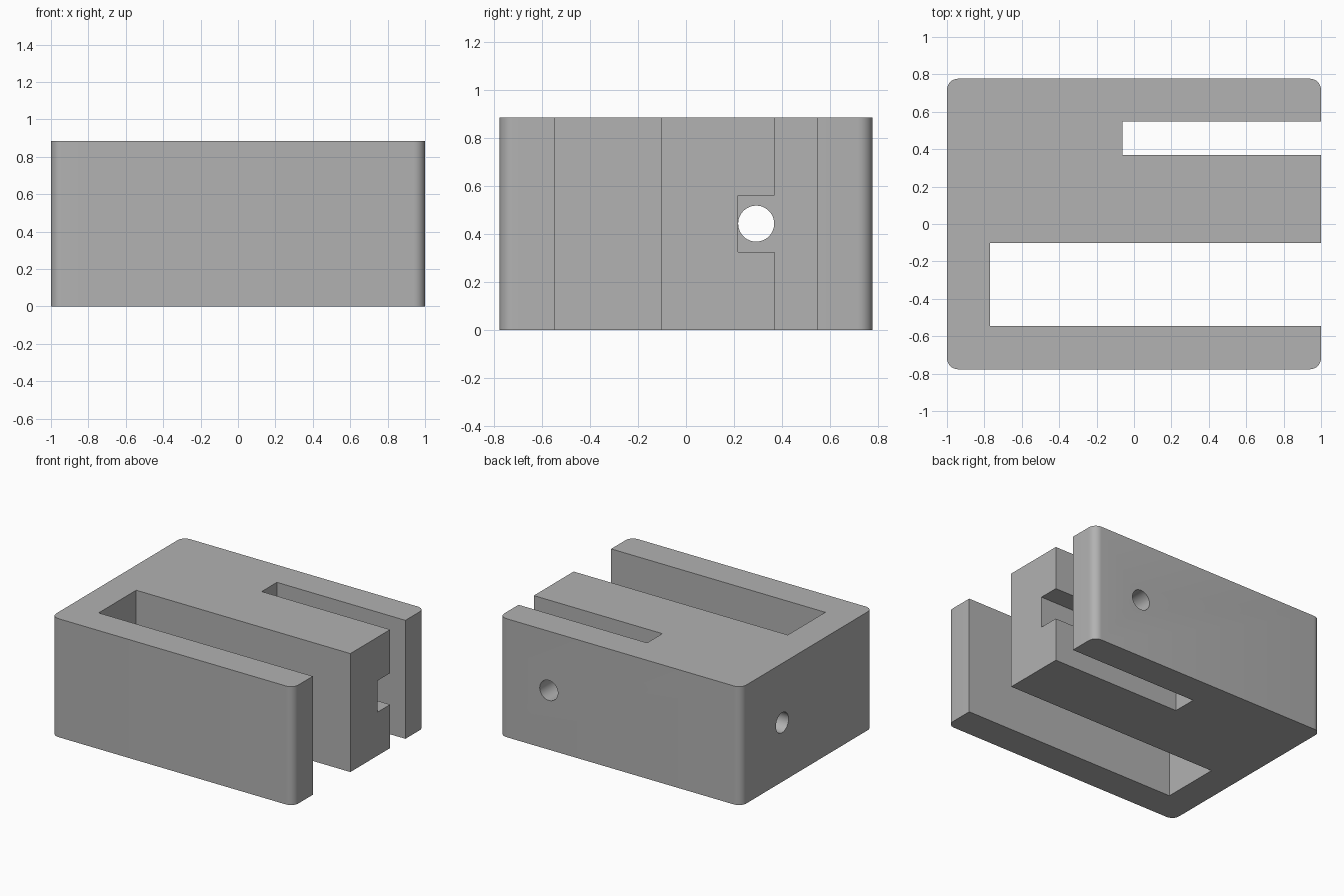
import bpy
import bmesh
from math import radians
from mathutils import Matrix, Vector

cube = bpy.data.objects.get("Cube")
if cube:
    bpy.data.objects.remove(cube, do_unlink=True)

HEIGHT = 0.885
MID = HEIGHT / 2

grey = bpy.data.materials.new("mid_grey")
grey.use_nodes = True
colour = (0.445, 0.445, 0.445, 1)
grey.diffuse_color = colour
grey.node_tree.nodes["Principled BSDF"].inputs["Base Color"].default_value = colour


def add_object(name, bm):
    mesh = bpy.data.meshes.new(name)
    bm.to_mesh(mesh)
    bm.free()
    mesh.materials.append(grey)
    obj = bpy.data.objects.new(name, mesh)
    bpy.context.collection.objects.link(obj)
    return obj


def box(name, low, high, radius=0):
    """Box between two corners, with optional rounded vertical edges."""
    low, high = Vector(low), Vector(high)
    bm = bmesh.new()
    place = Matrix.Translation((low + high) / 2) @ Matrix.Diagonal((*(high - low), 1))
    bmesh.ops.create_cube(bm, size=1, matrix=place)
    if radius:
        upright = [e for e in bm.edges
                   if abs(e.verts[0].co.z - e.verts[1].co.z) > 0.1]
        bmesh.ops.bevel(bm, geom=upright, offset=radius, segments=8,
                        profile=0.5, affect='EDGES')
    return add_object(name, bm)


def rod(name, centre, length, radius, axis):
    """Round cutter lying along the x or y axis."""
    turn = Matrix.Rotation(radians(90), 4, 'Y' if axis == 'x' else 'X')
    bm = bmesh.new()
    bmesh.ops.create_cone(bm, cap_ends=True, segments=48, radius1=radius,
                          radius2=radius, depth=length,
                          matrix=Matrix.Translation(centre) @ turn)
    return add_object(name, bm)


# Main block with rounded upright corners
block = box("slotted_block", (-1, -0.777, 0), (1, 0.777, HEIGHT), 0.06)

# Slots, nut channel and screw holes
cutters = [
    box("wide_slot", (-0.77, -0.545, -0.2), (1.2, -0.102, 1.2)),
    box("narrow_slot", (-0.062, 0.368, -0.2), (1.2, 0.548, 1.2)),
    box("nut_channel", (-0.062, 0.216, 0.325), (1.2, 0.46, 0.56)),
    rod("long_screw_hole", (-0.5, 0.2925, MID), 1.2, 0.075, 'x'),
    rod("cross_screw_hole", (0.59, 0.7, MID), 0.5, 0.075, 'y'),
]

bpy.context.view_layer.objects.active = block
for cutter in cutters:
    cutter.hide_render = True
    cut = block.modifiers.new(cutter.name, 'BOOLEAN')
    cut.operation = 'DIFFERENCE'
    cut.solver = 'EXACT'
    cut.object = cutter
    bpy.ops.object.modifier_apply(modifier=cut.name)
    bpy.data.objects.remove(cutter, do_unlink=True)

# Smooth the rounded corners and bores, keep the edges crisp
bpy.ops.object.select_all(action='DESELECT')
block.select_set(True)
bpy.ops.object.shade_smooth_by_angle(angle=radians(30))
